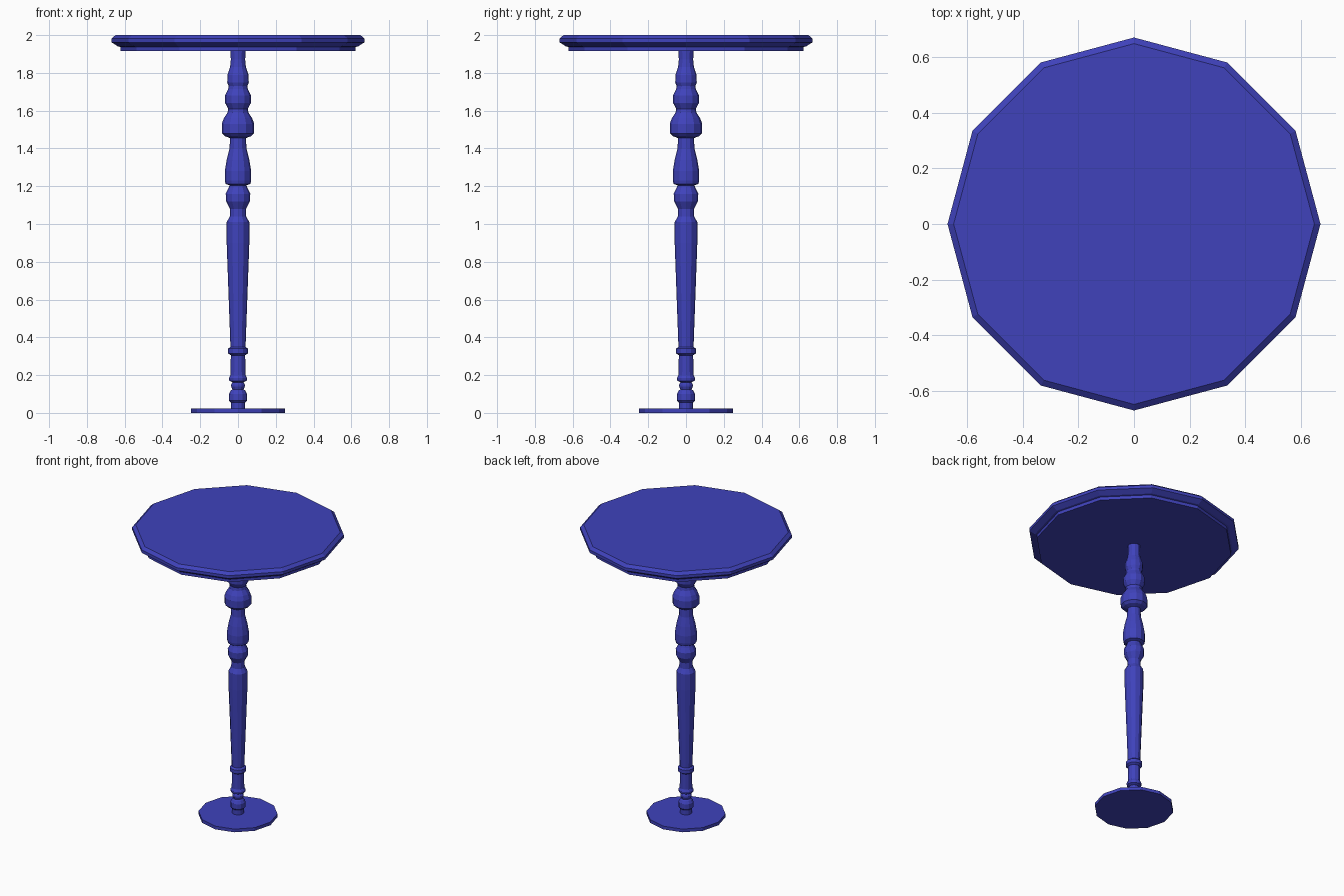
import bpy, bmesh
from math import cos, sin, pi

SIDES = 12
blue = bpy.data.materials.new("blue_paint")
blue.diffuse_color = (0.05, 0.055, 0.5, 1)


def lathe(name, profile):
    """Flat-shaded turned part from (radius, z) points, capped at both ends."""
    bm = bmesh.new()
    rings = [[bm.verts.new((r * cos(2 * pi * i / SIDES), r * sin(2 * pi * i / SIDES), z))
              for i in range(SIDES)] for r, z in profile]
    for a, b in zip(rings, rings[1:]):
        for i in range(SIDES):
            j = (i + 1) % SIDES
            bm.faces.new((a[i], a[j], b[j], b[i]))
    bm.faces.new(rings[0][::-1])
    bm.faces.new(rings[-1])
    mesh = bpy.data.meshes.new(name)
    bm.to_mesh(mesh)
    bm.free()
    mesh.materials.append(blue)
    obj = bpy.data.objects.new(name, mesh)
    bpy.context.collection.objects.link(obj)
    return obj


# Thin foot disc
lathe("base", [(0.25, 0), (0.25, 0.022)])

# Turned column, bottom to top
lathe("column", [
    (0.038, 0.022), (0.038, 0.055), (0.048, 0.065), (0.048, 0.10), (0.038, 0.118), (0.03, 0.125),
    (0.036, 0.14), (0.036, 0.15), (0.03, 0.162), (0.046, 0.17), (0.048, 0.185),
    (0.04, 0.20), (0.038, 0.305), (0.052, 0.315), (0.052, 0.34), (0.04, 0.35),
    (0.06, 0.90), (0.06, 1.01), (0.043, 1.04), (0.042, 1.08), (0.063, 1.12),
    (0.065, 1.16), (0.05, 1.19), (0.045, 1.205), (0.066, 1.212), (0.07, 1.23),
    (0.07, 1.28), (0.06, 1.34), (0.045, 1.40), (0.042, 1.455), (0.07, 1.465),
    (0.085, 1.48), (0.086, 1.53), (0.075, 1.56), (0.055, 1.59), (0.052, 1.61),
    (0.068, 1.64), (0.069, 1.68), (0.052, 1.715), (0.05, 1.73), (0.057, 1.75),
    (0.056, 1.79), (0.042, 1.83), (0.038, 1.87), (0.04, 1.916)])

# Tabletop with stepped apron and chamfered rim
lathe("tabletop", [(0.622, 1.915), (0.622, 1.937), (0.635, 1.94), (0.67, 1.962),
                   (0.67, 1.982), (0.648, 2.0)])
